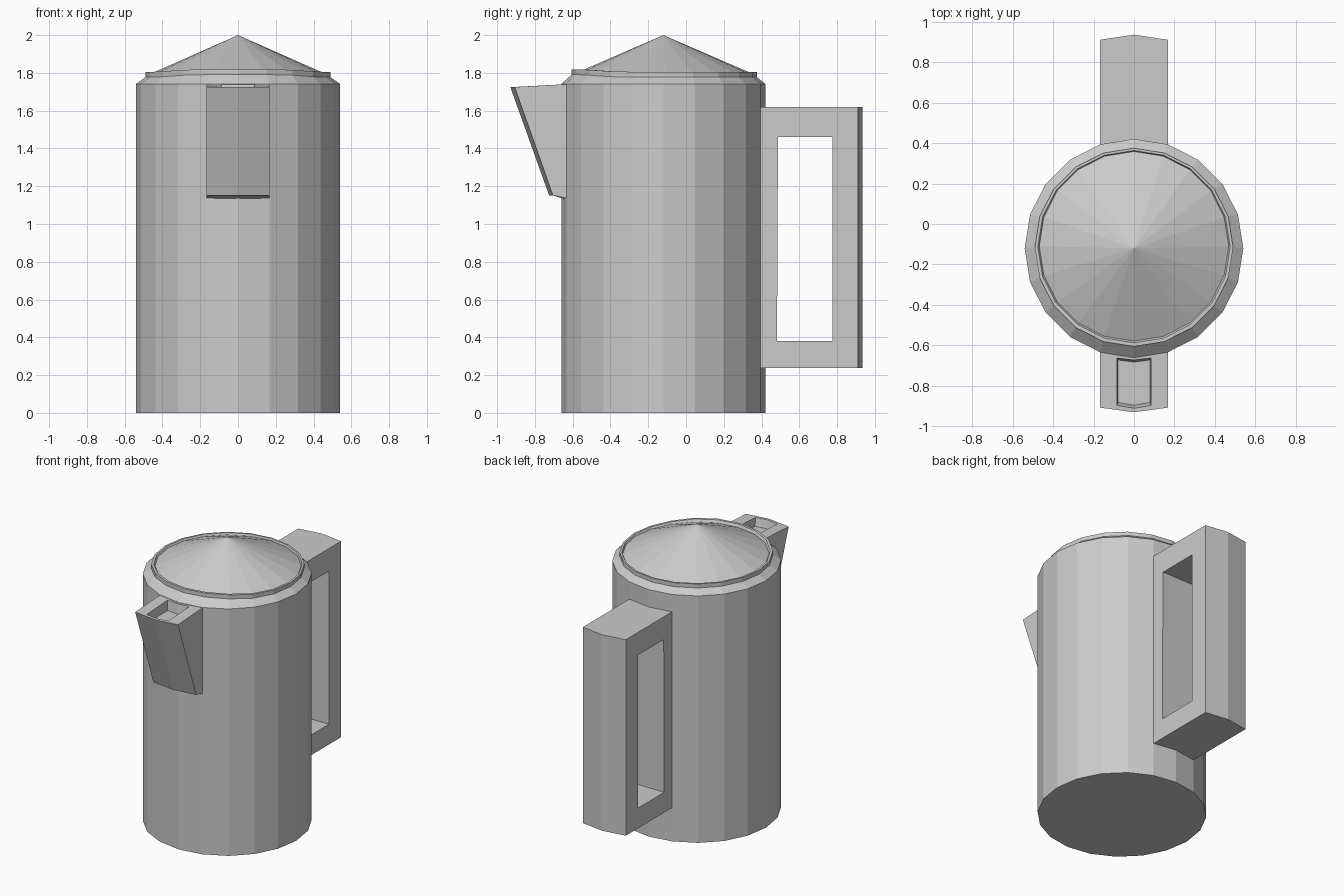
import bpy, bmesh, math

if "Cube" in bpy.data.objects:
    bpy.data.objects.remove(bpy.data.objects["Cube"])

CY = -0.12      # pot axis in y
SIDES = 20
HW = 0.167      # half width of spout and handle


def finish(bm, name):
    bmesh.ops.recalc_face_normals(bm, faces=bm.faces)
    mesh = bpy.data.meshes.new(name)
    bm.to_mesh(mesh)
    bm.free()
    obj = bpy.data.objects.new(name, mesh)
    bpy.context.collection.objects.link(obj)
    return obj


def bridge(bm, a, b):
    n = len(a)
    for i in range(n):
        j = (i + 1) % n
        bm.faces.new((a[i], a[j], b[j], b[i]))


def loop(bm, pts):
    return [bm.verts.new(p) for p in pts]


def ring(bm, r, z, cy=CY, lift=0.0):
    # lift raises the front of the ring slightly
    pts = []
    for i in range(SIDES):
        a = 2 * math.pi * i / SIDES
        up = lift * min(1, max(0, -math.sin(a) - 0.5) * 2.5)
        pts.append((r * math.cos(a), cy + r * math.sin(a), z + up))
    return loop(bm, pts)


# body: straight wall, sloped shoulder and thin upright rim, topped by a cone lid
bm = bmesh.new()
rings = [ring(bm, 0.54, 0), ring(bm, 0.54, 1.742),
         ring(bm, 0.49, 1.777, -0.115, 0.014), ring(bm, 0.49, 1.805, -0.115, 0.014),
         ring(bm, 0.475, 1.805, -0.112, 0.014), ring(bm, 0.468, 1.793, -0.11, 0.008)]
bm.faces.new(rings[0])
for a, b in zip(rings, rings[1:]):
    bridge(bm, a, b)
apex = bm.verts.new((0, CY, 2.0))
for i in range(SIDES):
    bm.faces.new((rings[-1][i], rings[-1][(i + 1) % SIDES], apex))
finish(bm, "pot_body_and_lid")

# handle: rectangular frame with a slightly pointed back
bm = bmesh.new()
outers, inners = [], []
for x, back, near in ((-HW, 0.91, 0.39), (0, 0.935, 0.41), (HW, 0.91, 0.39)):
    outers.append(loop(bm, [(x, near, 0.237), (x, back, 0.237),
                            (x, back, 1.62), (x, near, 1.62)]))
    inners.append(loop(bm, [(x, 0.482, 0.38), (x, 0.775, 0.38),
                            (x, 0.775, 1.46), (x, 0.487, 1.46)]))
for k in range(2):
    bridge(bm, outers[k], outers[k + 1])
    bridge(bm, inners[k], inners[k + 1])
for k in (0, 2):
    bridge(bm, outers[k], inners[k])
finish(bm, "handle")


# spout: tapered wedge with a shallow rectangular recess in its top
def plan(w, front, tip, back, back_mid, zf, zb):
    return [(-w, back, zb), (-w, front, zf), (0, tip, zf),
            (w, front, zf), (w, back, zb), (0, back_mid, zb)]


bm = bmesh.new()
loops = [loop(bm, plan(*p)) for p in (
    (HW, -0.705, -0.725, -0.60, -0.64, 1.152, 1.13),
    (HW, -0.907, -0.93, -0.60, -0.635, 1.725, 1.742),
    (0.085, -0.896, -0.91, -0.662, -0.672, 1.726, 1.738),
    (0.078, -0.882, -0.895, -0.672, -0.682, 1.67, 1.67))]
for a, b in zip(loops, loops[1:]):
    bridge(bm, a, b)
bm.faces.new(loops[0])
bm.faces.new(loops[-1])
finish(bm, "spout")
